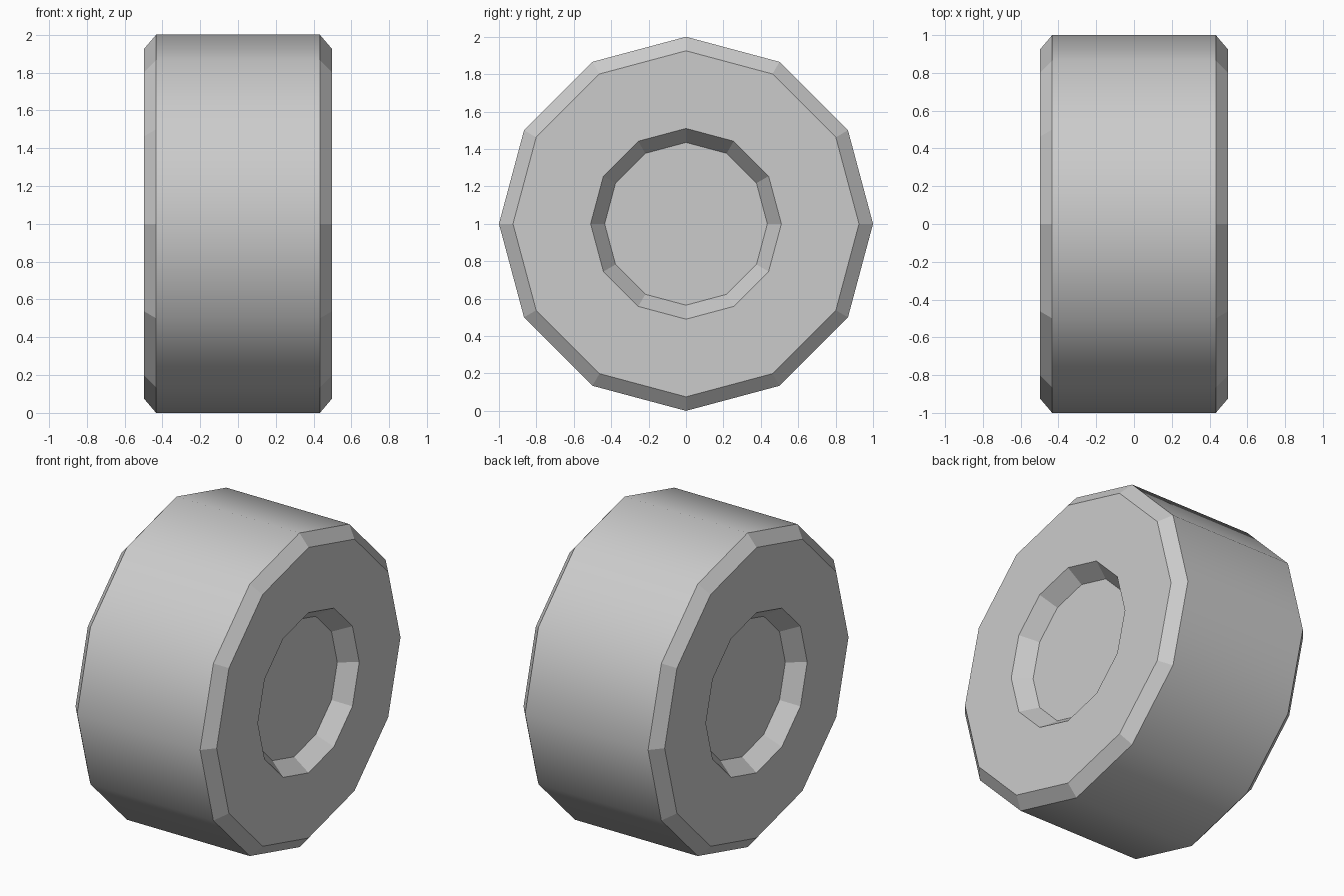
import bpy, bmesh
from math import sin, cos, tau

if "Cube" in bpy.data.objects:
    bpy.data.objects.remove(bpy.data.objects["Cube"])

SIDES = 12
# Half profile (x, radius), from the recess floor out to the tread edge
HALF = [(0.395, 0.435), (0.497, 0.51), (0.497, 0.925), (0.433, 1.0)]
profile = HALF + [(-x, r) for x, r in reversed(HALF)]

bm = bmesh.new()
rings = [[bm.verts.new((x, r * sin(tau * i / SIDES), 1 + r * cos(tau * i / SIDES)))
          for i in range(SIDES)] for x, r in profile]

# Bands between rings; only the tread is smooth shaded
for k, (a, b) in enumerate(zip(rings, rings[1:])):
    for i in range(SIDES):
        j = (i + 1) % SIDES
        face = bm.faces.new((a[i], a[j], b[j], b[i]))
        face.smooth = k == len(HALF) - 1

# Recessed hub floors
bm.faces.new(rings[0])
bm.faces.new(rings[-1])
bmesh.ops.recalc_face_normals(bm, faces=bm.faces)

mesh = bpy.data.meshes.new("wheel")
bm.to_mesh(mesh)
bm.free()
wheel = bpy.data.objects.new("wheel", mesh)
bpy.context.collection.objects.link(wheel)
